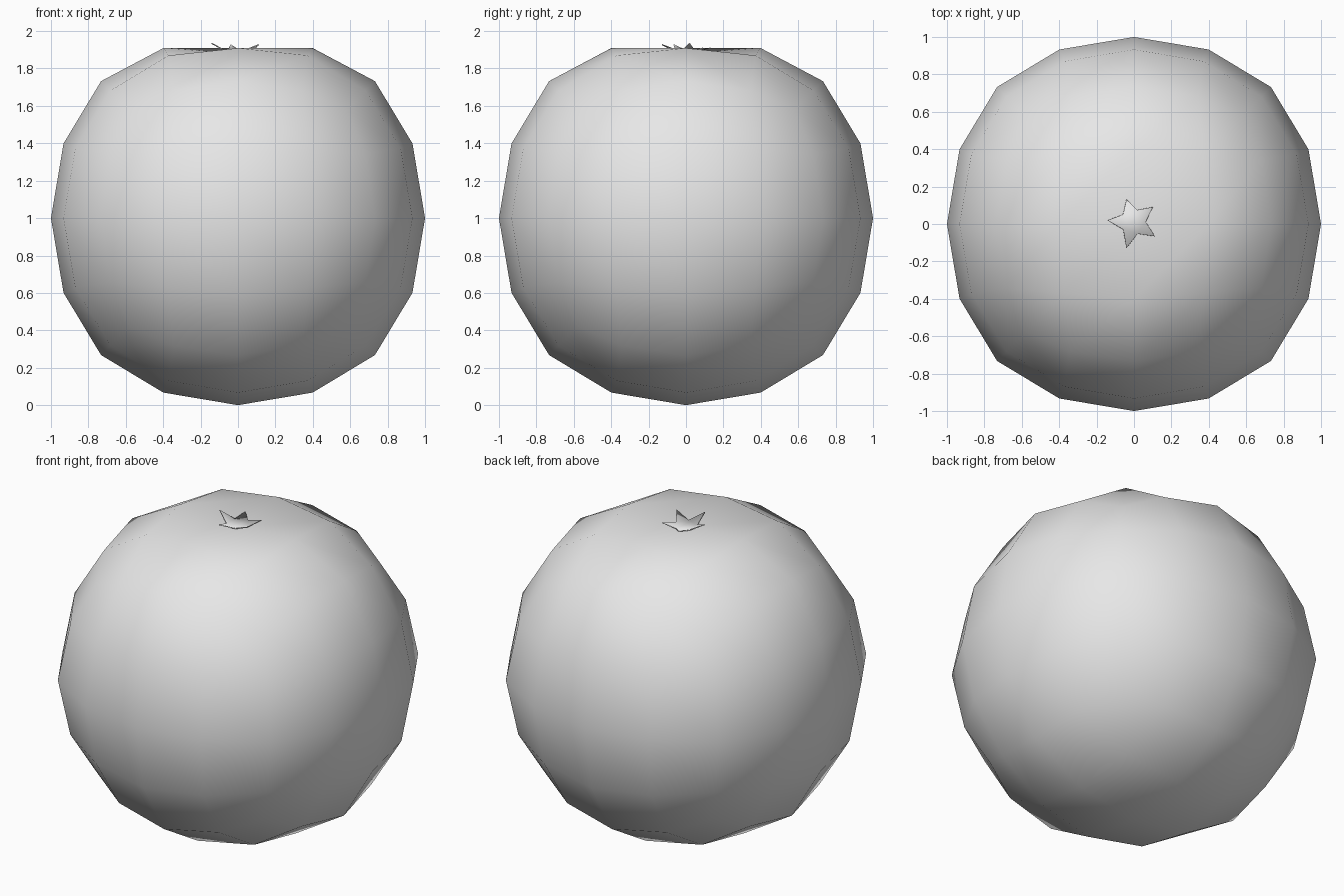
import bpy, bmesh
from math import atan2, cos, sin, hypot, tau
from mathutils import Vector

old = bpy.data.objects.get("Cube")
if old:
    bpy.data.objects.remove(old, do_unlink=True)

GREY = (0.8, 0.8, 0.8, 1)
grey = bpy.data.materials.new("plain grey")
grey.use_nodes = True
grey.diffuse_color = GREY
grey.node_tree.nodes["Principled BSDF"].inputs["Base Color"].default_value = GREY


def finish(bm, name):
    mesh = bpy.data.meshes.new(name)
    bm.to_mesh(mesh)
    bm.free()
    mesh.materials.append(grey)
    mesh.shade_smooth()
    obj = bpy.data.objects.new(name, mesh)
    bpy.context.collection.objects.link(obj)
    return obj


# Fruit body: a cube rounded by two subdivisions
bm = bmesh.new()
bmesh.ops.create_cube(bm, size=2)
body = finish(bm, "fruit_body")
bpy.context.view_layer.objects.active = body
body.select_set(True)
sub = body.modifiers.new("round", "SUBSURF")
sub.levels = sub.render_levels = 2
sub.use_limit_surface = False
bpy.ops.object.modifier_apply(modifier=sub.name)

# Scale to width 2, stand on the floor and press in the top
bm = bmesh.new()
bm.from_mesh(body.data)
radius = max(v.co.x for v in bm.verts)
for v in bm.verts:
    v.co = v.co / radius + Vector((0, 0, 1))
crown = max(bm.verts, key=lambda v: v.co.z)
rim = [e.other_vert(crown) for e in crown.link_edges]
crown.co.z = 1.88
for v in rim:
    v.co.z = 1.909

# Fold the four faces of the hollow: two valleys and two ridges
for f in list(crown.link_faces):
    mid = f.calc_center_median()
    sides = [v for v in f.verts if v in rim]
    corner = [v for v in f.verts if v is not crown and v not in rim]
    pair = [crown] + corner if mid.x * mid.y > 0 else sides
    bmesh.ops.connect_verts(bm, verts=pair)
bm.to_mesh(body.data)
bm.free()
body.data.shade_smooth()

# Calyx: a five-pointed star with curled tips
tips = [Vector(p) for p in ((-0.14, 0.02, 1.937), (-0.04, -0.128, 1.93), (0.11, -0.065, 1.93),
                            (0.10, 0.09, 1.912), (-0.04, 0.13, 1.912))]
centre = Vector((-0.005, 0.01, 1.89))
bm = bmesh.new()
hub = bm.verts.new(centre)
outline = []
for i, tip in enumerate(tips):
    after = tips[(i + 1) % len(tips)]
    outline.append(bm.verts.new(tip))
    notch = ((tip + after) / 2 - centre).normalized() * 0.07
    outline.append(bm.verts.new((centre.x + notch.x, centre.y + notch.y, 1.893)))
inner = outline[1::2]
for i, v in enumerate(inner):
    bm.faces.new((hub, inner[i - 1], v))
    bm.faces.new((inner[i - 1], outline[2 * i], v))
bmesh.ops.recalc_face_normals(bm, faces=bm.faces)
if sum(f.normal.z for f in bm.faces) < 0:
    bmesh.ops.reverse_faces(bm, faces=bm.faces)
calyx = finish(bm, "calyx")
thick = calyx.modifiers.new("thickness", "SOLIDIFY")
thick.thickness = 0.006
